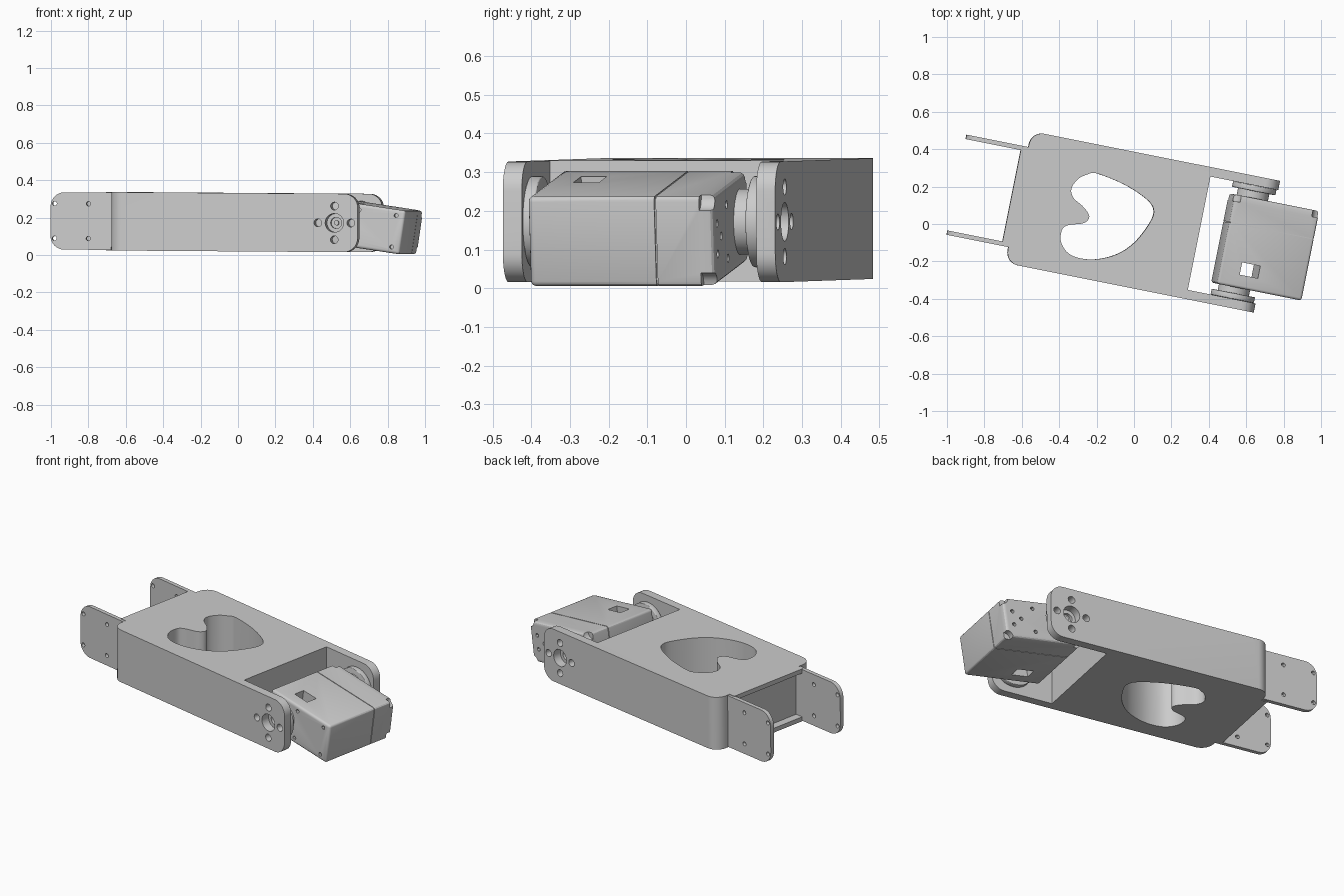
import bpy, bmesh
from math import radians, cos, sin, pi, tau
from mathutils import Matrix, Vector

cube = bpy.data.objects.get("Cube")
if cube:
    bpy.data.objects.remove(cube, do_unlink=True)

grey = bpy.data.materials.new("matte grey")
grey.use_nodes = True
GREY = (0.6, 0.6, 0.6, 1)
grey.diffuse_color = GREY
grey.node_tree.nodes["Principled BSDF"].inputs["Base Color"].default_value = GREY

MID = 0.02        # centre line across the arm
HALF_H = 0.156    # half height of the arm
AXIS = 0.593      # position of the joint axis along the arm
YAW = Matrix.Rotation(radians(-11.3), 4, 'Z')
ARM = YAW @ Matrix.Translation((0, 0, 0.176)) @ Matrix.Rotation(radians(0.4), 4, 'Y')
SERVO = YAW @ Matrix.Translation((AXIS, MID, 0.172)) @ Matrix.Rotation(radians(8.5), 4, 'Y')
parts = []


def prism(name, pts, lo, hi, axis, frame):
    """Extrude an outline along z (plan outline) or y (side outline)."""
    bm = bmesh.new()
    place = (lambda a, b, h: (a, b, h)) if axis == 'Z' else (lambda a, b, h: (a, h, b))
    low = [bm.verts.new(place(a, b, lo)) for a, b in pts]
    high = [bm.verts.new(place(a, b, hi)) for a, b in pts]
    bm.faces.new(low)
    bm.faces.new(high)
    n = len(pts)
    for i in range(n):
        j = (i + 1) % n
        bm.faces.new((low[i], low[j], high[j], high[i]))
    bmesh.ops.recalc_face_normals(bm, faces=bm.faces)
    mesh = bpy.data.meshes.new(name)
    bm.to_mesh(mesh)
    bm.free()
    mesh.materials.append(grey)
    ob = bpy.data.objects.new(name, mesh)
    bpy.context.scene.collection.objects.link(ob)
    ob.matrix_world = frame
    parts.append(ob)
    return ob


def rounded(corners, steps=8):
    """Outline from right-angled corners given as (x, y, radius)."""
    out = []
    for i, (x, y, r) in enumerate(corners):
        p = Vector((x, y))
        if not r:
            out.append(p)
            continue
        d1 = (Vector(corners[i - 1][:2]) - p).normalized()
        d2 = (Vector(corners[(i + 1) % len(corners)][:2]) - p).normalized()
        centre = p + r * (d1 + d2)
        for k in range(steps + 1):
            t = pi / 2 * k / steps
            out.append(centre - r * (d2 * cos(t) + d1 * sin(t)))
    return out


def circle(x, y, r, n=32):
    return [(x + r * cos(tau * i / n), y + r * sin(tau * i / n)) for i in range(n)]


def rect(x0, x1, y0, y1):
    return [(x0, y0), (x1, y0), (x1, y1), (x0, y1)]


def smooth_loop(pts, steps=6):
    """Closed Catmull-Rom curve through the points."""
    pts = [Vector(p) for p in pts]
    n, out = len(pts), []
    for i in range(n):
        a, b, c, d = (pts[(i + k) % n] for k in (-1, 0, 1, 2))
        for s in range(steps):
            t = s / steps
            out.append(0.5 * (2 * b + (c - a) * t + (2 * a - 5 * b + 4 * c - d) * t ** 2
                              + (3 * b - a - 3 * c + d) * t ** 3))
    return out


def apply_mods(ob):
    bpy.context.view_layer.update()
    mesh = bpy.data.meshes.new_from_object(ob.evaluated_get(bpy.context.evaluated_depsgraph_get()))
    ob.modifiers.clear()
    ob.data = mesh


def carve(ob, cutter, operation='DIFFERENCE'):
    mod = ob.modifiers.new("cut", 'BOOLEAN')
    mod.operation, mod.object, mod.solver = operation, cutter, 'EXACT'
    apply_mods(ob)
    parts.remove(cutter)
    bpy.data.objects.remove(cutter, do_unlink=True)


def drill(ob, x, z, r, lo, hi, n=20):
    carve(ob, prism("cutter", circle(x, z, r, n), lo, hi, 'Y', ob.matrix_world.copy()))


def bevel(ob, width):
    mod = ob.modifiers.new("bevel", 'BEVEL')
    mod.width, mod.segments, mod.limit_method = width, 3, 'ANGLE'
    apply_mods(ob)


# Arm body: block with a neck at one end and a fork at the other
half = [(-0.672, 0.258, 0), (-0.635, 0.258, 0), (-0.635, 0.359, 0.07),
        (0.72, 0.359, 0), (0.72, 0.309, 0), (0.35, 0.309, 0)]
plan = [(x, MID - y, r) for x, y, r in half] + [(x, MID + y, r) for x, y, r in reversed(half)]
body = prism("arm_body", rounded(plan), -HALF_H, HALF_H, 'Z', ARM)
side = rounded([(-0.8, -0.156, 0), (0.72, -0.156, 0.075), (0.72, 0.156, 0.075), (-0.8, 0.156, 0)])
carve(body, prism("cutter", side, -0.6, 0.6, 'Y', ARM), 'INTERSECT')

# Heart-shaped window through the body
heart = [(-0.243, -0.008), (-0.282, 0.035), (-0.346, 0.074), (-0.366, 0.121), (-0.341, 0.177),
         (-0.297, 0.211), (-0.249, 0.226), (-0.09, 0.196), (0.043, 0.141), (0.089, 0.089),
         (0.078, 0.016), (0.02, -0.098), (-0.066, -0.181), (-0.188, -0.231), (-0.301, -0.228),
         (-0.363, -0.174), (-0.372, -0.105), (-0.342, -0.074), (-0.266, -0.048)]
carve(body, prism("cutter", smooth_loop(heart), -0.3, 0.3, 'Z', ARM))

# Recess in the neck end
carve(body, prism("cutter", rect(-0.7, -0.625, MID - 0.25, MID + 0.25), -0.13, 0.13, 'Z', ARM))

# Joint holes through both fork arms
drill(body, AXIS, 0, 0.05, -0.6, 0.6, 32)
for dx, dz in ((0.09, 0), (-0.09, 0), (0, 0.09), (0, -0.09)):
    drill(body, AXIS + dx, dz, 0.021, -0.6, 0.6)

# Mounting tabs
tab_shape = rounded([(-0.62, -0.153, 0), (-0.972, -0.153, 0.075),
                     (-0.972, 0.153, 0.075), (-0.62, 0.153, 0)])
for label, sign in (("left", 1), ("right", -1)):
    lo, hi = sorted((MID + sign * 0.249, MID + sign * 0.273))
    tab = prism(label + "_mounting_tab", tab_shape, lo, hi, 'Y', ARM)
    for x in (-0.765, -0.95):
        for z in (-0.093, 0.093):
            drill(tab, x, z, 0.012, lo - 0.1, hi + 0.1, 16)

# Servo case, in joint coordinates
X0, X1, H = -0.113, 0.353, 0.1175
case = prism("servo_case", rect(X0, X1, -0.246, 0.087), -H, H, 'Z', SERVO)
cover = prism("servo_cover", rect(X0, X1, 0.091, 0.241), -H, H, 'Z', SERVO)
prism("servo_seam", rect(X0 + 0.006, X1 - 0.006, 0.08, 0.1), -H + 0.006, H - 0.006, 'Z', SERVO)
for shell in (case, cover):
    bm = bmesh.new()
    bm.from_mesh(shell.data)
    # Round the long edges and the outer rim, leaving the seam sharp
    seam_y = 0.087 if shell is case else 0.091
    edges = [e for e in bm.edges if any(abs(v.co.y - seam_y) > 1e-4 for v in e.verts)]
    bmesh.ops.bevel(bm, geom=edges, offset=0.014, segments=3, profile=0.5, affect='EDGES')
    bm.to_mesh(shell.data)
    bm.free()

# Cable window through the case
carve(case, prism("cutter", rect(-0.003, 0.097, -0.175, -0.108), -0.3, 0.3, 'Z', SERVO))

# Corner notches and screw holes in the case
for x in (X0, X1):
    for z in (-H, H):
        drill(cover, x, z, 0.036, 0.205, 0.3)
for x in (0.1, 0.305):
    for z in (-0.085, 0.085):
        drill(case, x, z, 0.011, -0.3, -0.225, 12)
for x, z in ((0.17, 0.07), (0.17, -0.07), (0.25, 0), (0.3, 0.04), (0.3, -0.04)):
    drill(cover, x, z, 0.011, 0.215, 0.3, 12)

# Horn discs, hubs and centre screws on both sides
for label, sign in (("left", 1), ("right", -1)):
    def disc(name, r, a, b):
        lo, hi = sorted((sign * a, sign * b))
        return prism(label + name, circle(0, 0, r, 48), lo, hi, 'Y', SERVO)
    horn = disc("_horn_disc", 0.118, 0.278, 0.309)
    bevel(horn, 0.004)
    lo, hi = sorted((sign * 0.29, sign * 0.4))
    drill(horn, 0, 0, 0.03, lo, hi, 24)
    disc("_horn_hub", 0.085, 0.235, 0.28)
    disc("_horn_screw", 0.013, 0.275, 0.305)

# Smooth rounded surfaces, keep hard edges crisp
bpy.ops.object.select_all(action='DESELECT')
for ob in parts:
    ob.select_set(True)
bpy.context.view_layer.objects.active = body
bpy.ops.object.shade_smooth_by_angle(angle=radians(30))
